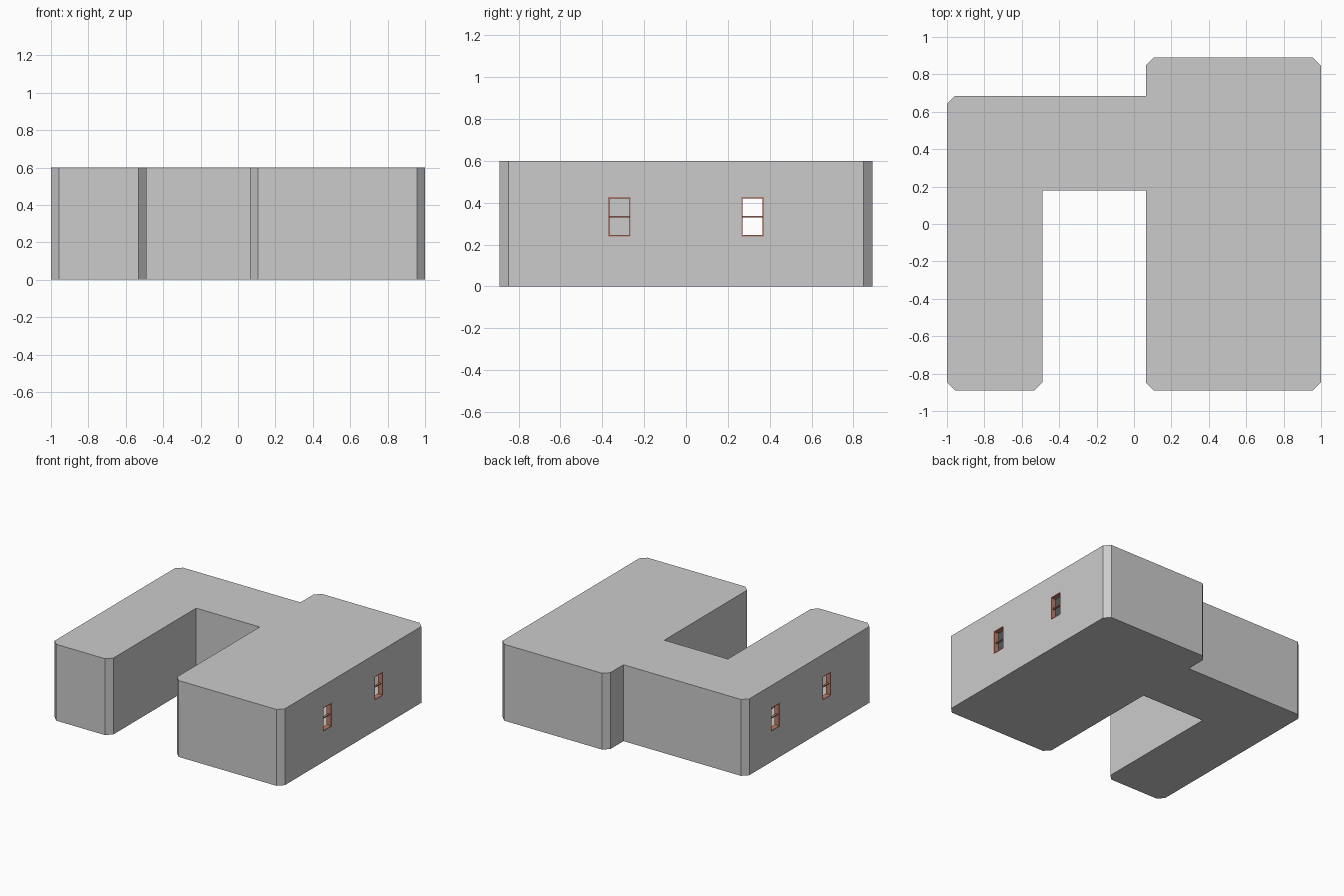
import bpy, bmesh
from mathutils import Vector

if "Cube" in bpy.data.objects:
    bpy.data.objects.remove(bpy.data.objects["Cube"])

H, CH = 0.6, 0.043            # wall height, corner chamfer
WY, WW = 0.318, 0.108         # window centre (+/- y) and width
Z0, Z1 = 0.238, 0.428         # window sill and head
DEPTH, BAR = 0.04, 0.007      # frame depth and bar thickness

frame_mat = bpy.data.materials.new("window_frame_red")
frame_mat.diffuse_color = (0.5, 0.2, 0.14, 1)
frame_mat.use_nodes = True
frame_mat.node_tree.nodes["Principled BSDF"].inputs["Base Color"].default_value = frame_mat.diffuse_color


def finish(bm, name, mat=None):
    mesh = bpy.data.meshes.new(name)
    bm.to_mesh(mesh)
    bm.free()
    obj = bpy.data.objects.new(name, mesh)
    bpy.context.collection.objects.link(obj)
    if mat:
        mesh.materials.append(mat)
    return obj


# Plan outline: x, y, chamfered corner or not (counter-clockwise)
plan = [(-1, -0.89, 1), (-0.49, -0.89, 1), (-0.49, 0.18, 0), (0.063, 0.18, 0),
        (0.063, -0.89, 1), (1, -0.89, 1), (1, 0.89, 1), (0.063, 0.89, 1),
        (0.063, 0.685, 0), (-1, 0.685, 1)]
outline = []
for i, (x, y, cut) in enumerate(plan):
    p = Vector((x, y, 0))
    if cut:
        for q in (plan[i - 1], plan[(i + 1) % len(plan)]):
            outline.append(p + (Vector((q[0], q[1], 0)) - p).normalized() * CH)
    else:
        outline.append(p)

# Hollow building shell: floor, walls and roof
bm = bmesh.new()
floor = bm.faces.new([bm.verts.new(p) for p in outline])
roof = bmesh.ops.extrude_face_region(bm, geom=[floor], use_keep_orig=True)["geom"]
bmesh.ops.translate(bm, verts=[g for g in roof if isinstance(g, bmesh.types.BMVert)],
                    vec=(0, 0, H))
bmesh.ops.recalc_face_normals(bm, faces=bm.faces)


# Window openings in the two outer side walls
def side_walls():
    return [f for f in bm.faces if all(abs(abs(v.co.x) - 1) < 1e-4 for v in f.verts)]


cuts = [((0, s * WY + e * WW / 2, 0), (0, 1, 0)) for s in (-1, 1) for e in (-1, 1)]
cuts += [((0, 0, z), (0, 0, 1)) for z in (Z0, Z1)]
for co, no in cuts:
    faces = side_walls()
    geom = faces + list({e for f in faces for e in f.edges}) + list({v for f in faces for v in f.verts})
    bmesh.ops.bisect_plane(bm, geom=geom, plane_co=co, plane_no=no)
holes = []
for f in side_walls():
    c = f.calc_center_median()
    if abs(abs(c.y) - WY) < WW / 2 and Z0 < c.z < Z1:
        holes.append(f)
bmesh.ops.delete(bm, geom=holes, context='FACES')
finish(bm, "building_shell")


# Window frames with a thin middle rail
def add_box(bm, centre, size):
    verts = bmesh.ops.create_cube(bm, size=1)["verts"]
    for v in verts:
        v.co = Vector(a * b + c for a, b, c in zip(v.co, size, centre))


for sx, side in ((-1, "left"), (1, "right")):
    for sy, end in ((-1, "front"), (1, "back")):
        bm = bmesh.new()
        x, y, zm = sx * (1 - DEPTH / 2), sy * WY, (Z0 + Z1) / 2
        for e in (-1, 1):
            add_box(bm, (x, y + e * (WW - BAR) / 2, zm), (DEPTH, BAR, Z1 - Z0))
            add_box(bm, (x, y, zm + e * (Z1 - Z0 - BAR) / 2), (DEPTH, WW - 2 * BAR, BAR))
        add_box(bm, (x, y, zm), (DEPTH * 0.4, WW - 2 * BAR, BAR))
        finish(bm, f"window_frame_{side}_{end}", frame_mat)
